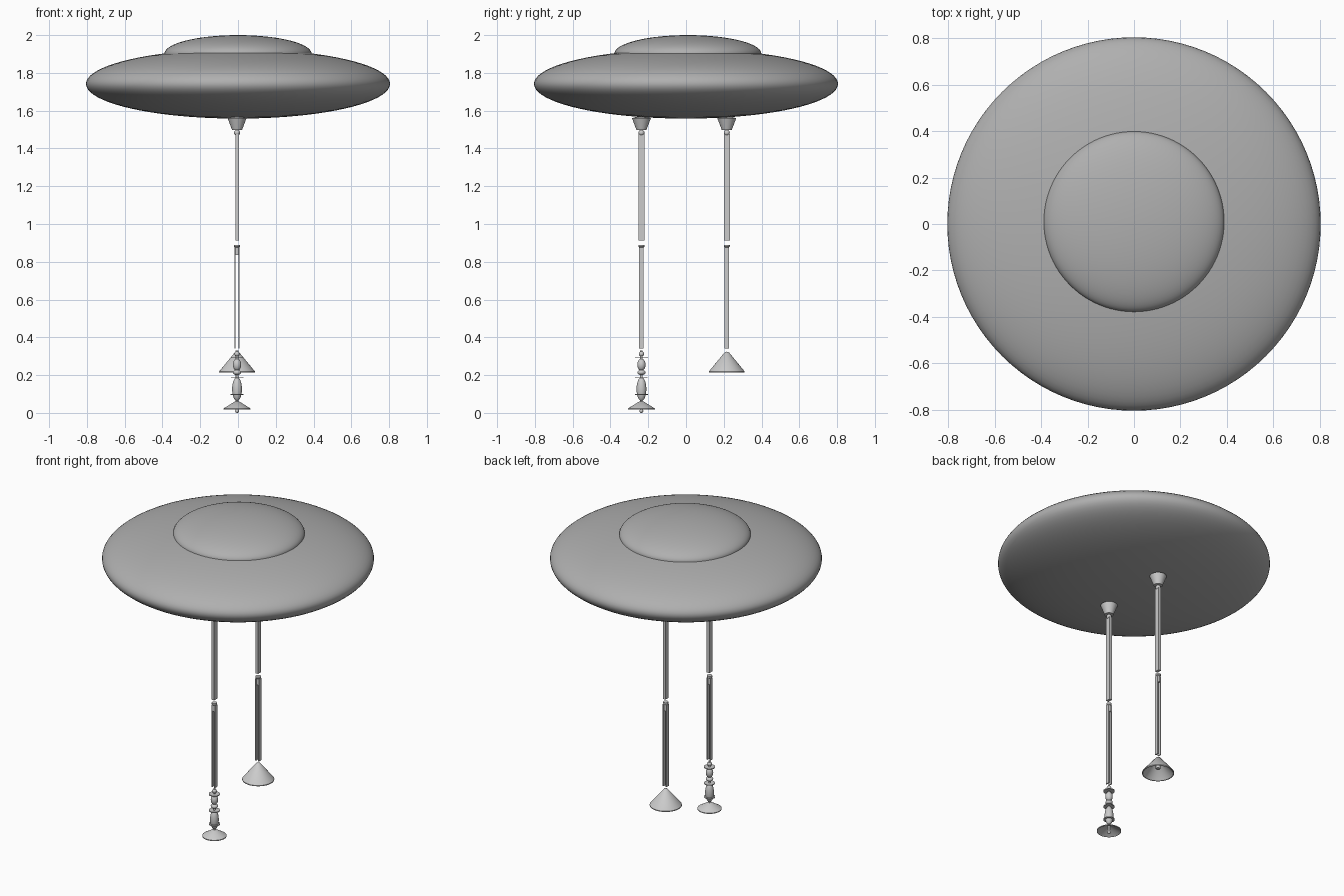
import bpy, math
from math import sin, cos, pi

if "Cube" in bpy.data.objects:
    bpy.data.objects.remove(bpy.data.objects["Cube"])

hull = bpy.data.materials.new("hull_grey")
hull.diffuse_color = (0.43, 0.43, 0.43, 1)
hull.use_nodes = True
hull.node_tree.nodes["Principled BSDF"].inputs["Base Color"].default_value = hull.diffuse_color


def lathe(name, profile, loc=(0, 0, 0), segments=32, angle=35):
    """Revolve (radius, z) points around z; zero radii become poles."""
    verts, rings, faces = [], [], []
    for r, z in profile:
        start = len(verts)
        n = 1 if r < 1e-6 else segments
        for i in range(n):
            a = 2 * pi * i / segments
            verts.append((r * cos(a), r * sin(a), z))
        rings.append((start, n))
    for (s0, n0), (s1, n1) in zip(rings, rings[1:]):
        for i in range(segments):
            j = (i + 1) % segments
            quad = [s0 + i % n0, s0 + j % n0, s1 + j % n1, s1 + i % n1]
            face = list(dict.fromkeys(quad))
            if len(face) > 2:
                faces.append(face)
    mesh = bpy.data.meshes.new(name)
    mesh.from_pydata(verts, [], faces)
    obj = bpy.data.objects.new(name, mesh)
    bpy.context.collection.objects.link(obj)
    obj.location = loc
    bpy.ops.object.select_all(action='DESELECT')
    bpy.context.view_layer.objects.active = obj
    obj.select_set(True)
    bpy.ops.object.shade_smooth_by_angle(angle=math.radians(angle))
    return obj


def oval(r, h, z, a0=-90, a1=90, steps=16):
    """Half-ellipse profile running from latitude a0 to a1."""
    pts = []
    for i in range(steps + 1):
        a = math.radians(a0 + (a1 - a0) * i / steps)
        pts.append((max(0, r * cos(a)), z + h * sin(a)))
    return pts


def rod(name, r, z0, z1, x, y):
    return lathe(name, [(0, z0), (r, z0), (r, z1), (0, z1)], (x, y, 0), 16)


def bar(name, sx, sy, z0, z1, x, y):
    bpy.ops.mesh.primitive_cube_add(size=1, location=(x, y, (z0 + z1) / 2))
    obj = bpy.context.object
    obj.name = name
    obj.scale = (sx, sy, z1 - z0)


# Saucer body and the shallow dome on top
body = lathe("saucer_body", oval(0.805, 0.184, 1.742, steps=40), segments=96)
dome = lathe("saucer_dome", [(0, 1.895)] + oval(0.389, 0.098, 1.902, 0, 90, 20),
             (0, 0.01, 0), 96)
for part in (body, dome):
    part.data.materials.append(hull)

# Two jointed legs
X = -0.005
legs = {"front": -0.236, "back": 0.216}
for side, y in legs.items():
    lathe(side + "_hip_socket", [(0, 1.497), (0.026, 1.497), (0.05, 1.56), (0, 1.575)],
          (X, y, 0))
    lathe(side + "_hip_ball", oval(0.016, 0.016, 1.483, steps=10), (X, y, 0), 24)
    # flat upper bar
    bar(side + "_upper_bar", 0.019, 0.032, 0.912, 1.476, X, y)
    # knee cap and collar
    lathe(side + "_knee", [(0, 0.835), (0.011, 0.835), (0.011, 0.875),
                           (0.016, 0.88), (0.016, 0.890), (0, 0.890)], (X, y, 0), 24)
    # paired lower bars, side by side with a gap between
    for s in (-1, 1):
        bar(side + "_lower_bar", 0.007, 0.024, 0.34, 0.875, X + s * 0.0105, y)

# Back foot: hollow cone with a stub inside
y = legs["back"]
lathe("back_foot_cone", [(0.090, 0.214), (0.095, 0.214), (0.095, 0.219), (0.012, 0.320),
                         (0, 0.324), (0, 0.314), (0.010, 0.311), (0.090, 0.214)],
      (X, y, 0), 48)
rod("back_foot_stub", 0.014, 0.245, 0.30, X, y)

# Front foot: string of beads and discs on a thin spindle
y = legs["front"]
rod("front_foot_spindle", 0.007, 0.005, 0.33, X, y)
for name, r, h, z in [("top_bead", 0.014, 0.014, 0.312),
                      ("upper_bead", 0.022, 0.032, 0.255),
                      ("middle_bead", 0.022, 0.014, 0.214),
                      ("lower_bead", 0.026, 0.063, 0.126),
                      ("tip", 0.010, 0.010, 0.010)]:
    lathe("front_foot_" + name, oval(r, h, z), (X, y, 0), 24)
for r, z in [(0.034, 0.292), (0.033, 0.186), (0.034, 0.098)]:
    rod("front_foot_disc", r, z - 0.0025, z + 0.0025, X, y)
lathe("front_foot_cone", [(0.068, 0.018), (0.072, 0.018), (0.072, 0.023), (0.012, 0.060),
                          (0, 0.060), (0, 0.052), (0.010, 0.052), (0.068, 0.018)],
      (X, y, 0), 40)
